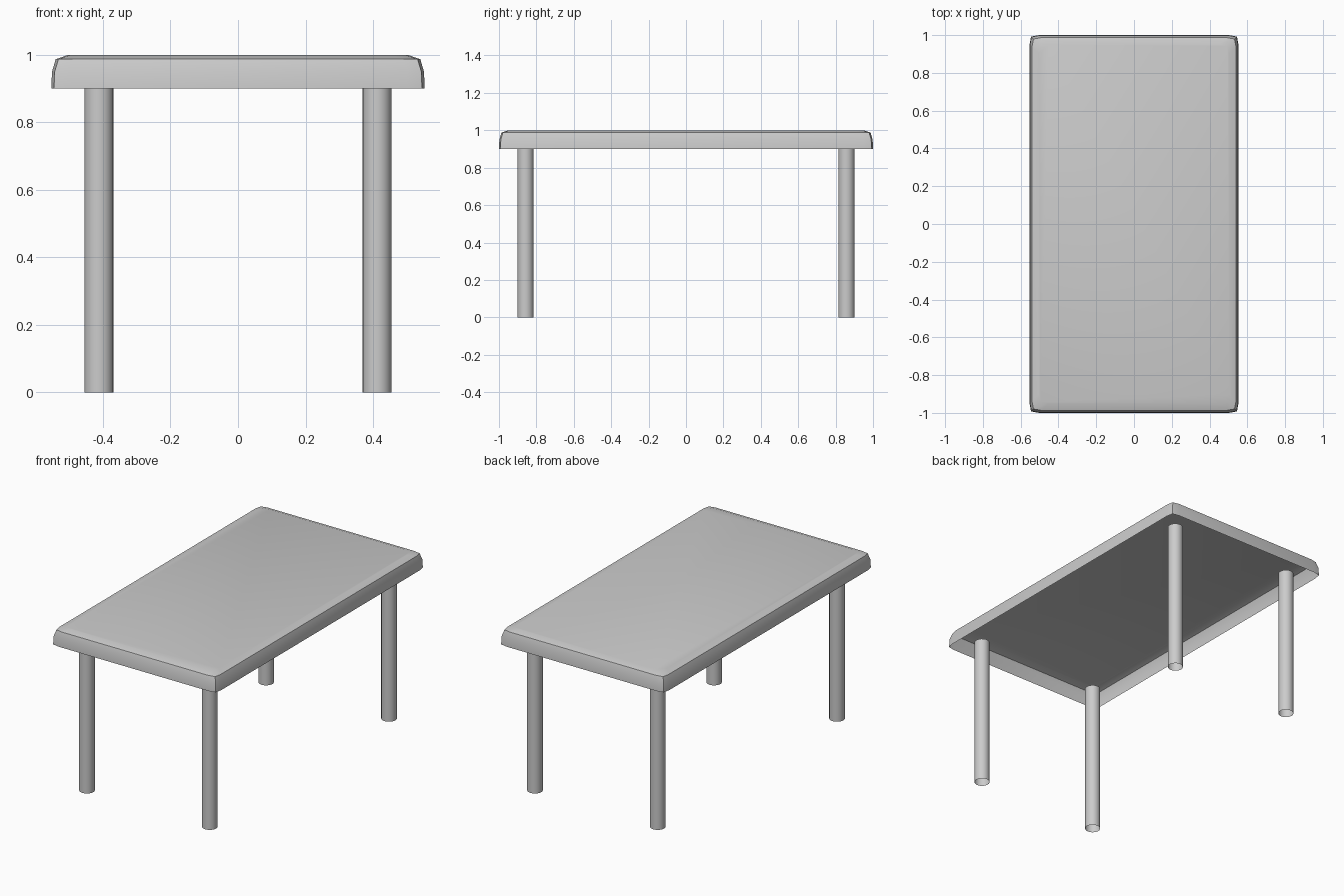
import bpy
import bmesh
import math

if "Cube" in bpy.data.objects:
    bpy.data.objects.remove(bpy.data.objects["Cube"], do_unlink=True)

# One plain grey for the whole table
grey = bpy.data.materials.new("light_grey")
grey.use_nodes = True
colour = (0.6, 0.6, 0.6, 1.0)
grey.diffuse_color = colour
grey.node_tree.nodes["Principled BSDF"].inputs["Base Color"].default_value = colour


def finish(name, bm, location=(0, 0, 0)):
    """Turn a bmesh into a smooth-shaded object with sharp creases kept."""
    mesh = bpy.data.meshes.new(name)
    bm.to_mesh(mesh)
    bm.free()
    mesh.materials.append(grey)
    obj = bpy.data.objects.new(name, mesh)
    obj.location = location
    bpy.context.collection.objects.link(obj)
    bpy.ops.object.select_all(action="DESELECT")
    obj.select_set(True)
    bpy.context.view_layer.objects.active = obj
    bpy.ops.object.shade_smooth_by_angle(angle=math.radians(30))
    return obj


def outline(hx, hy, bend=0.05, pull=0.008):
    """Rectangle whose sides bend in slightly near each corner."""
    points = []
    for sx, sy in ((1, 1), (-1, 1), (-1, -1), (1, -1)):
        corner = [(sx * hx, sy * (hy - bend)),
                  (sx * (hx - pull), sy * (hy - pull)),
                  (sx * (hx - bend), sy * hy)]
        points += corner if sx * sy > 0 else corner[::-1]
    return points


# Tabletop: thin shell, open underneath, with a pillowed upper edge
bm = bmesh.new()
rings = []
for inset, z in ((0, 0.9), (0.002, 0.95), (0.013, 0.987), (0.05, 1.0)):
    rings.append([bm.verts.new((x, y, z))
                  for x, y in outline(0.553 - inset, 1.0 - inset)])
for low, high in zip(rings, rings[1:]):
    for i in range(len(low)):
        j = (i + 1) % len(low)
        bm.faces.new((low[i], low[j], high[j], high[i]))
bm.faces.new(rings[-1])
finish("tabletop", bm)

# Four open tube legs
LEG_TOP = 0.92
for side, sx in (("left", 1), ("right", -1)):
    for end, sy in (("front", -1), ("back", 1)):
        bm = bmesh.new()
        bmesh.ops.create_cone(bm, cap_ends=False, segments=24,
                              radius1=0.043, radius2=0.043, depth=LEG_TOP)
        finish(f"{end}_{side}_leg", bm, (sx * 0.412, sy * 0.858, LEG_TOP / 2))
